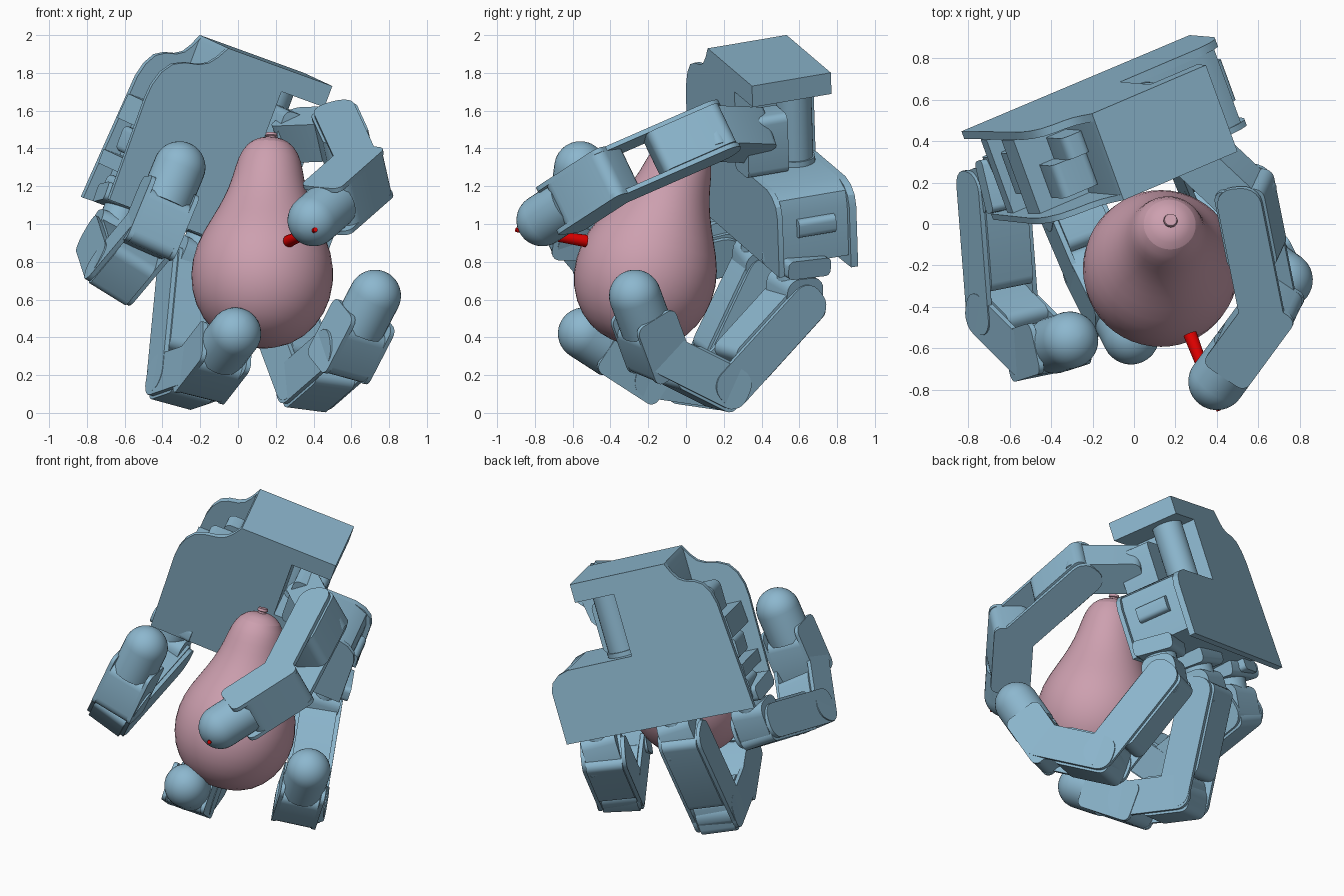
import bpy, bmesh
from math import pi, sin, cos
from mathutils import Vector, Matrix

cube = bpy.data.objects.get("Cube")
if cube:
    bpy.data.objects.remove(cube, do_unlink=True)


def material(name, rgb):
    m = bpy.data.materials.new(name)
    m.use_nodes = True
    m.diffuse_color = (*rgb, 1)
    m.node_tree.nodes["Principled BSDF"].inputs["Base Color"].default_value = (*rgb, 1)
    return m


BLUE = material("steel_blue", (0.265, 0.475, 0.62))
PINK = material("dusty_pink", (0.61, 0.35, 0.43))
RED = material("red", (0.8, 0.0, 0.0))


def frame(origin, x, y):
    """Right-handed matrix from an origin, an x direction and a rough y direction."""
    x = Vector(x).normalized()
    z = x.cross(Vector(y)).normalized()
    m = Matrix((x, z.cross(x), z)).transposed().to_4x4()
    m.translation = origin
    return m


def prism(bm, outline, y0, y1):
    """Extrude an outline in the xz plane from y0 to y1."""
    face = bm.faces.new([bm.verts.new((x, y0, z)) for x, z in outline])
    new = bmesh.ops.extrude_face_region(bm, geom=[face])["geom"]
    verts = [v for v in new if isinstance(v, bmesh.types.BMVert)]
    bmesh.ops.translate(bm, verts=verts, vec=(0, y1 - y0, 0))


def rounded(x0, x1, z0, z1, r, n=5):
    """Rounded rectangle outline."""
    corners = ((x1 - r, z1 - r), (x0 + r, z1 - r), (x0 + r, z0 + r), (x1 - r, z0 + r))
    return [(cx + r * cos(pi / 2 * (k + i / n)), cz + r * sin(pi / 2 * (k + i / n)))
            for k, (cx, cz) in enumerate(corners) for i in range(n + 1)]


def lathe(bm, profile, steps=32):
    """Spin (radius, x) points about the local x axis."""
    rings = [[bm.verts.new((x, r * cos(2 * pi * i / steps), r * sin(2 * pi * i / steps)))
              for i in range(steps)] for r, x in profile]
    for a, b in zip(rings, rings[1:]):
        for i in range(steps):
            j = (i + 1) % steps
            bm.faces.new((a[i], a[j], b[j], b[i]))
    bm.faces.new(rings[0])
    bm.faces.new(rings[-1])


def finish(name, bm, matrix, mat, subdivide=0):
    bmesh.ops.recalc_face_normals(bm, faces=bm.faces)
    bm.transform(matrix)
    mesh = bpy.data.meshes.new(name)
    bm.to_mesh(mesh)
    bm.free()
    mesh.materials.append(mat)
    ob = bpy.data.objects.new(name, mesh)
    bpy.context.collection.objects.link(ob)
    bpy.ops.object.select_all(action="DESELECT")
    ob.select_set(True)
    bpy.context.view_layer.objects.active = ob
    bpy.ops.object.shade_smooth_by_angle()
    if subdivide:
        mod = ob.modifiers.new("smooth", "SUBSURF")
        mod.levels = mod.render_levels = subdivide


# Palm frame: x across the hand, y to its back, z up to the wrist
PALM = frame((-0.05, 0.115, 1.93), (0.872, 0.372, -0.317), (-0.333, 0.931, 0.155))
SHOULDER = [(-0.27, -0.4), (-0.265, -0.32), (-0.245, -0.24), (-0.21, -0.18), (-0.16, -0.15),
            (-0.1, -0.135), (-0.06, -0.11), (-0.03, -0.065)]
WRIST = [(0, 0), (0.63, 0), (0.63, -0.12), (0.37, -0.12), (0.37, -0.53)]
THUMB_SIDE = [(0.8, -0.53), (0.87, -0.55), (0.92, -0.59), (0.94, -0.65)]
FRONT_SHOULDER = [(x * 1.26, z) for x, z in SHOULDER]

bm = bmesh.new()
prism(bm, SHOULDER + WRIST + THUMB_SIDE + [(0.94, -0.99), (-0.31, -1.02)], 0.41, 0.45)
prism(bm, FRONT_SHOULDER + WRIST + THUMB_SIDE + [(0.94, -0.98), (-0.33, -0.97)], 0, 0.03)
finish("palm_plates", bm, PALM, BLUE)

# Core with an open shoulder and side pockets, set back from the finger edge
bm = bmesh.new()
pockets = [(0.91, -0.65), (0.91, -0.93), (-0.21, -0.93), (-0.21, -0.82), (-0.3, -0.82),
           (-0.3, -0.74), (-0.2, -0.74), (-0.2, -0.56), (-0.29, -0.56)]
shoulder_pocket = [(-0.28, -0.42), (-0.01, -0.42), (-0.01, -0.03)]
prism(bm, WRIST + [(0.8, -0.53), (0.89, -0.57)] + pockets + shoulder_pocket, 0.03, 0.41)
finish("palm_core", bm, PALM, BLUE)

# Motors showing in the pockets and on the thumb side
bm = bmesh.new()
prism(bm, rounded(-0.2, 0, -0.45, -0.24, 0.04), 0.08, 0.25)
prism(bm, rounded(-0.12, 0, -0.45, -0.2, 0.04), 0.25, 0.36)
prism(bm, rounded(-0.27, -0.1, -0.72, -0.58, 0.03), 0.12, 0.33)
prism(bm, rounded(-0.27, -0.1, -1.0, -0.85, 0.03), 0.1, 0.3)
prism(bm, rounded(0.85, 0.95, -0.78, -0.68, 0.03), 0.12, 0.33)
finish("palm_motors", bm, PALM, BLUE)

# Column joining the wrist to the thumb mount
bm = bmesh.new()
lathe(bm, [(0.095, 0.1), (0.095, 0.5), (0.105, 0.5), (0.105, 0.55)], 24)
finish("wrist_column", bm,
       PALM @ Matrix.Translation((0.46, 0.3, 0)) @ Matrix.Rotation(pi / 2, 4, "Y"), BLUE)

W, T = 0.14, 0.125  # half width and half thickness of a finger


def link(name, p, q, hinge, gap):
    """Motor block between two side plates, with a round drum at the far joint."""
    p, q = Vector(p), Vector(q)
    n = (q - p).length
    bm = bmesh.new()
    prism(bm, rounded(-0.09, n - gap, -T, T, 0.05), -W + 0.025, W - 0.025)
    for s in (-1, 1):
        prism(bm, rounded(-0.11, n + 0.09, -T + 0.015, T - 0.015, 0.09), s * (W - 0.025), s * W)
    prism(bm, rounded(n - 0.1, n + 0.1, -0.1, 0.1, 0.099, 6), -W + 0.025, W - 0.025)
    finish(name, bm, frame(p, q - p, hinge), BLUE)


def fingertip(name, p, tip, hinge):
    """Last block and its domed tip."""
    p, tip = Vector(p), Vector(tip)
    n = (tip - p).length
    m = frame(p, tip - p, hinge)
    bm = bmesh.new()
    prism(bm, rounded(-0.11, n - 0.17, -T, T, 0.06), -W + 0.025, W - 0.025)
    for s in (-1, 1):
        prism(bm, rounded(-0.11, n - 0.11, -T, T, 0.045), s * (W - 0.025), s * W)
    finish(name + "_end_block", bm, m, BLUE)
    bm = bmesh.new()
    r = 0.138
    dome = [(r * cos(pi / 2 * i / 10), n + r * sin(pi / 2 * i / 10)) for i in range(10)]
    lathe(bm, [(r, n - 0.2)] + dome + [(0.004, n + r)])
    finish(name + "_tip", bm, m, BLUE)


def knuckle(name, across, joint, hinge):
    """Round neck from the palm and the block that carries the first hinge."""
    start = PALM @ Vector((across, 0.15, -0.9))
    joint = Vector(joint)
    n = (joint - start).length
    bm = bmesh.new()
    lathe(bm, [(0.1, 0), (0.1, n * 0.6)], 24)
    prism(bm, rounded(n - 0.17, n + 0.1, -0.11, 0.11, 0.07), -W + 0.03, W - 0.03)
    prism(bm, rounded(0, 0.1, -0.13, 0.13, 0.03), -W, W)
    finish(name + "_knuckle", bm, frame(start, joint - start, hinge), BLUE)


FINGERS = {
    "outer_finger": (-0.185, (-0.68, 0.17, 0.88), (-0.635, -0.42, 0.74),
                     (-0.45, -0.605, 0.96), (-0.31, -0.56, 1.30)),
    "middle_finger": (0.32, (-0.26, 0.38, 0.74), (-0.315, 0.11, 0.17),
                      (-0.17, -0.23, 0.22), (-0.015, -0.54, 0.42)),
    "inner_finger": (0.825, (0.215, 0.57, 0.58), (0.375, 0.18, 0.15),
                     (0.57, -0.16, 0.32), (0.725, -0.27, 0.62)),
}
for name, (across, a, b, c, d) in FINGERS.items():
    va, vb, vc, vd = map(Vector, (a, b, c, d))
    hinge = (vd - vb).cross(vb - va)
    knuckle(name, across, va, hinge)
    link(name + "_lower_link", va, vb, hinge, 0.13)
    link(name + "_middle_link", vb, vc, hinge, 0.13)
    fingertip(name, vc, vd, hinge)

# Thumb: motor in the palm notch, swivel, long link and tip
root, bend, end = Vector((0.54, 0.13, 1.48)), Vector((0.65, -0.42, 1.24)), Vector((0.40, -0.76, 1.02))
hinge = (end - bend).cross(bend - root)
bm = bmesh.new()
prism(bm, rounded(0.42, 0.62, -0.53, -0.2, 0.04), -0.03, 0.2)
finish("thumb_motor", bm, PALM, BLUE)
seat = PALM @ Vector((0.52, 0.08, -0.33))
bm = bmesh.new()
prism(bm, rounded(0, (root - seat).length + 0.09, -0.11, 0.11, 0.05), -W + 0.03, W - 0.03)
finish("thumb_swivel", bm, frame(seat, root - seat, hinge), BLUE)
link("thumb_link", root, bend, hinge, 0.28)
fingertip("thumb", bend, end, hinge)

# Pear and its stalk
base, crown = Vector((0.105, -0.33, 0.365)), Vector((0.175, 0.01, 1.445))
PEAR = frame(base, crown - base, (0, 1, 0))
bm = bmesh.new()
lathe(bm, [(0.02, 0), (0.14, 0.01), (0.265, 0.08), (0.355, 0.21), (0.388, 0.36), (0.368, 0.52),
           (0.295, 0.66), (0.23, 0.79), (0.192, 0.91), (0.173, 1.02), (0.13, 1.10),
           (0.07, 1.135), (0.02, 1.14)], 24)
finish("pear", bm, PEAR, PINK, 1)
bm = bmesh.new()
lathe(bm, [(0.028, 1.12), (0.026, 1.15), (0.034, 1.155), (0.03, 1.17)], 16)
finish("pear_stalk", bm, PEAR, PINK)

# Red pin through the thumb tip
start, stop = Vector((0.27, -0.53, 0.91)), Vector((0.41, -0.9, 0.97))
bm = bmesh.new()
lathe(bm, [(0.033, 0), (0.028, 0.15), (0.012, (stop - start).length)], 16)
finish("contact_pin", bm, frame(start, stop - start, (0, 0, 1)), RED)
